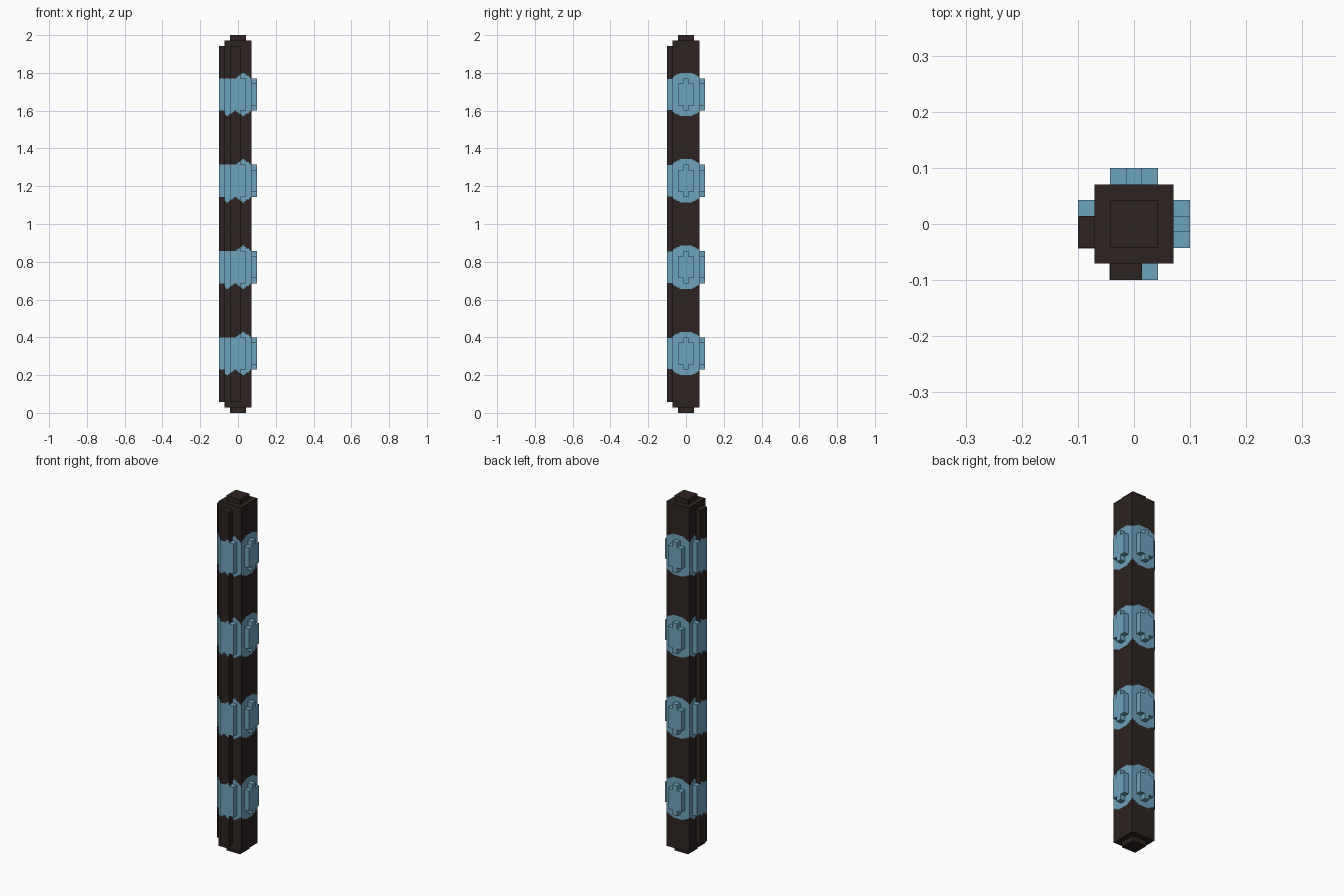
import bpy, bmesh
from mathutils import Vector

cube = bpy.data.objects.get("Cube")
if cube:
    bpy.data.objects.remove(cube, do_unlink=True)

U = 1 / 70                       # size of one block unit
CENTRES = (22, 54, 86, 118)      # heights of the blue bands
HALF = 6                         # half height of a band
INSET = 0.05                     # cores sit just behind the painted skins


def material(name, rgb):
    m = bpy.data.materials.new(name)
    m.use_nodes = True
    m.diffuse_color = (*rgb, 1)
    bsdf = m.node_tree.nodes["Principled BSDF"]
    bsdf.inputs["Base Color"].default_value = (*rgb, 1)
    bsdf.inputs["Roughness"].default_value = 0.8
    return m


DARK = material("dark brown", (0.026, 0.017, 0.016))
BLUE = material("soft blue", (0.155, 0.37, 0.52))

# Placement of a front-facing part on each of the four sides
SIDES = {
    "front": lambda x, y, z: (x, y, z),
    "right": lambda x, y, z: (-y, x, z),
    "back": lambda x, y, z: (-x, -y, z),
    "left": lambda x, y, z: (y, x, z),   # mirrored across the diagonal
}


def finish(name, bm, mats):
    mesh = bpy.data.meshes.new(name)
    bm.to_mesh(mesh)
    bm.free()
    for m in mats:
        mesh.materials.append(m)
    bpy.context.collection.objects.link(bpy.data.objects.new(name, mesh))


def add_box(bm, lo, hi, place=SIDES["front"]):
    verts = bmesh.ops.create_cube(bm, size=1)["verts"]
    for v in verts:
        p = [a + (b - a) * (c + 0.5) for a, b, c in zip(lo, hi, v.co)]
        v.co = Vector(place(*p)) * U
    faces = {f for v in verts for f in v.link_faces}
    bmesh.ops.recalc_face_normals(bm, faces=list(faces))


def boxes(name, mat, items, place=SIDES["front"]):
    bm = bmesh.new()
    for lo, hi in items:
        add_box(bm, lo, hi, place)
    finish(name, bm, [mat])


def round_patch(x):
    """Reach of a round blue patch above and below its centre."""
    h = (8.1 ** 2 - x * x) ** 0.5
    return h, h


def pointed_patch(x):
    """Reach of a pointed blue patch above and below its centre."""
    up = max(HALF, 8 - 0.7 * abs(x - 2))
    return up, max(up, 8 - 0.7 * abs(x + 4))


def painted_skin(name, side, x0, x1, y, z0, z1, reach):
    """A wall of narrow columns, each cut where the colour changes."""
    bm = bmesh.new()
    place = SIDES[side]
    step = 0.5
    for i in range(round((x1 - x0) / step)):
        a = x0 + i * step
        b = a + step
        up, down = (round(h * 2) / 2 for h in reach((a + b) / 2))
        cuts = [z0]
        for c in CENTRES:
            cuts += [c - down, c + up]
        cuts.append(z1)
        for k, (lo, hi) in enumerate(zip(cuts, cuts[1:])):
            quad = [(a, y, lo), (b, y, lo), (b, y, hi), (a, y, hi)]
            if side == "left":
                quad.reverse()
            f = bm.faces.new([bm.verts.new(Vector(place(*p)) * U) for p in quad])
            f.material_index = k % 2
    bmesh.ops.remove_doubles(bm, verts=bm.verts, dist=U / 100)
    finish(name, bm, [DARK, BLUE])


# Column core with its stepped ends
R = 5 - INSET
boxes("column_core", DARK, [((-R, -R, 2), (R, R, 138))])
boxes("column_caps", DARK, [((-3, -3, 0), (3, 3, 2)), ((-3, -3, 138), (3, 3, 140))])

# Painted walls of the column
for side, reach in (("front", pointed_patch), ("left", pointed_patch),
                    ("right", round_patch), ("back", round_patch)):
    painted_skin(side + "_wall", side, -5, 5, -5, 2, 138, reach)

# Raised ribs with blue bands that run past the rib's edge
for side in ("front", "left"):
    place = SIDES[side]
    boxes(side + "_rib", DARK, [((-3, -7 + INSET, 4), (1, -R, 136))], place)
    painted_skin(side + "_rib_face", side, -3, 1, -7, 4, 136, pointed_patch)
    boxes(side + "_rib_bands", BLUE,
          [((-3 - INSET, -7 + INSET / 2, c - HALF), (3, -R, c + HALF))
           for c in CENTRES], place)

# Cross-shaped studs on the round patches
for side in ("right", "back"):
    studs = []
    for c in CENTRES:
        studs.append(((-3, -7, c - 4), (3, -R, c + 4)))
        studs.append(((-1, -7, c + 4), (1, -R, c + HALF)))
        studs.append(((-1, -7, c - HALF), (1, -R, c - 4)))
    boxes(side + "_studs", BLUE, studs, SIDES[side])
